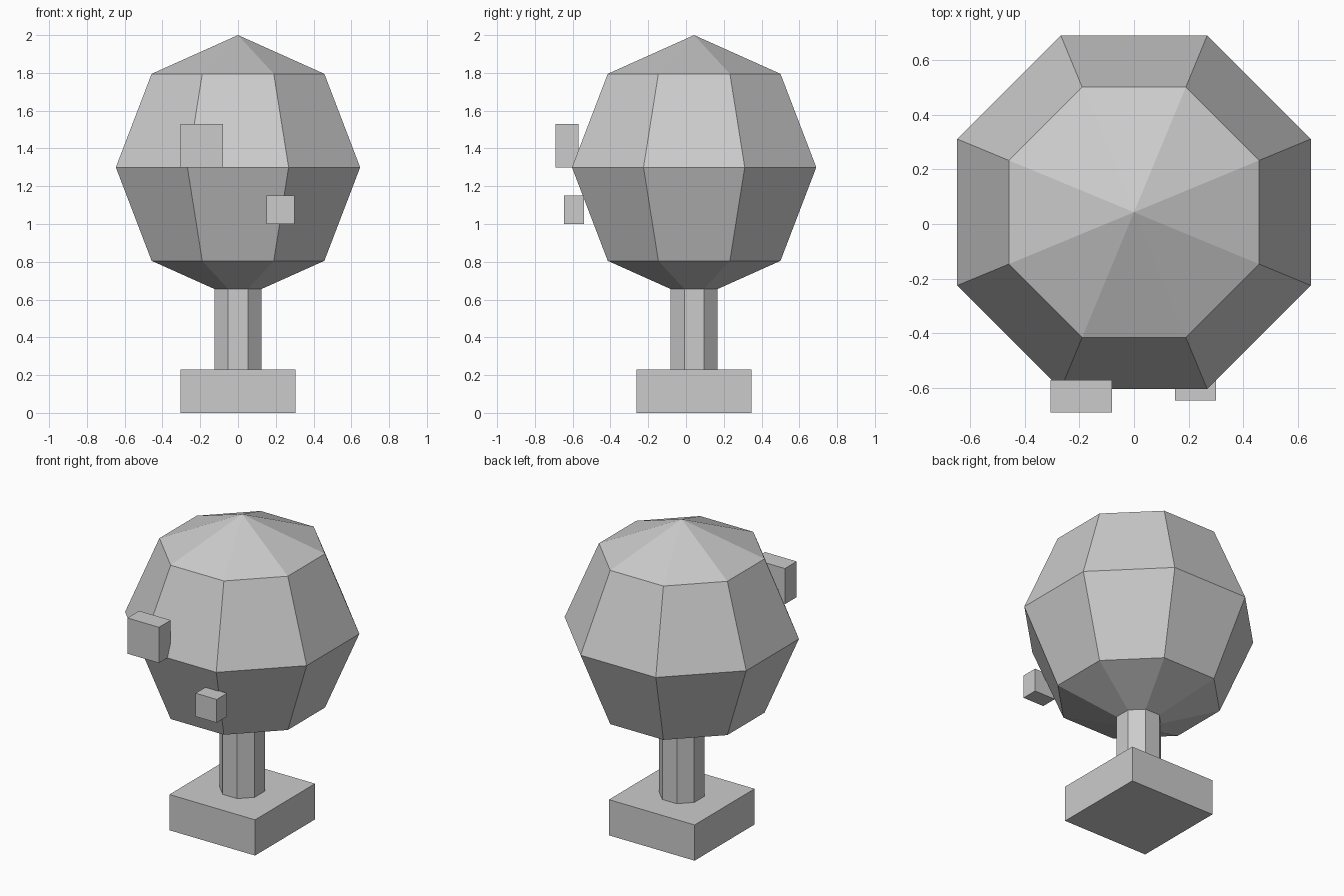
import bpy, bmesh, math
from mathutils import Matrix, Vector

if "Cube" in bpy.data.objects:
    bpy.data.objects.remove(bpy.data.objects["Cube"])

grey = bpy.data.materials.new("plain grey")
grey.diffuse_color = (0.6, 0.6, 0.6, 1)
grey.use_nodes = True
grey.node_tree.nodes["Principled BSDF"].inputs["Base Color"].default_value = grey.diffuse_color

CY = 0.043                       # depth centre of crown, trunk and base
TURN = Matrix.Rotation(math.pi / 8, 4, 'Z')   # flat side of octagons to the front


def finish(name, bm):
    mesh = bpy.data.meshes.new(name)
    bm.to_mesh(mesh)
    bm.free()
    mesh.materials.append(grey)
    obj = bpy.data.objects.new(name, mesh)
    bpy.context.collection.objects.link(obj)
    return obj


def box(name, lo, hi):
    lo, hi = Vector(lo), Vector(hi)
    bm = bmesh.new()
    bmesh.ops.create_cube(bm, size=1, matrix=Matrix.Translation((lo + hi) / 2)
                          @ Matrix.Diagonal((*(hi - lo), 1)))
    return finish(name, bm)


# Square base
box("base", (-0.305, CY - 0.305, 0), (0.305, CY + 0.305, 0.23))

# Octagonal trunk, running up into the crown
bm = bmesh.new()
bmesh.ops.create_cone(bm, cap_ends=True, segments=8, radius1=0.135, radius2=0.135,
                      depth=0.47, matrix=Matrix.Translation((0, CY, 0.455)) @ TURN)
finish("trunk", bm)

# Low-poly round crown
bm = bmesh.new()
bmesh.ops.create_uvsphere(bm, u_segments=8, v_segments=4, radius=0.7,
                          matrix=Matrix.Translation((0, CY, 1.3)) @ TURN)
finish("crown", bm)

# Two blocks on the front of the crown
box("large_block", (-0.305, -0.69, 1.30), (-0.08, -0.57, 1.53))
box("small_block", (0.15, -0.645, 1.0), (0.30, -0.54, 1.15))
